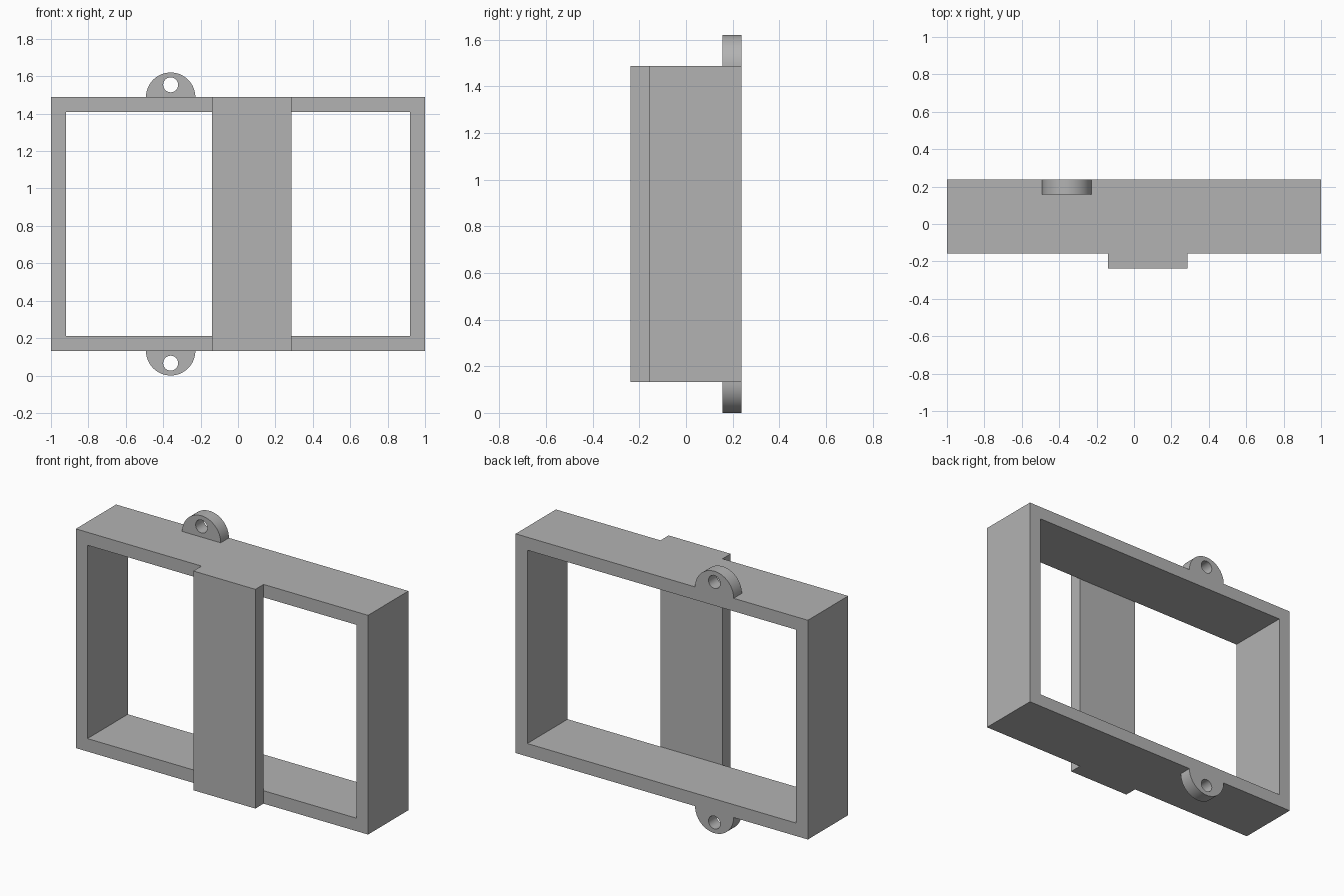
import bpy, bmesh, math
from mathutils import Vector

cube = bpy.data.objects.get("Cube")
if cube:
    bpy.data.objects.remove(cube, do_unlink=True)

grey = bpy.data.materials.new("plain grey")
grey.use_nodes = True
grey.diffuse_color = (0.45, 0.45, 0.45, 1)
grey.node_tree.nodes["Principled BSDF"].inputs["Base Color"].default_value = grey.diffuse_color

BACK, SEAM, FRONT = 0.237, -0.157, -0.237
BOTTOM, TOP, WALL = 0.132, 1.488, 0.08


def rect(x0, x1, z0, z1):
    return [(x0, z0), (x1, z0), (x1, z1), (x0, z1)]


def arc(cx, cz, r, start, sweep, n):
    """Points along a circular arc in the xz plane."""
    return [(cx + r * math.cos(start + sweep * i / n),
             cz + r * math.sin(start + sweep * i / n)) for i in range(n + 1)]


def prism(name, loops, y0, y1):
    """Fill an outline (with optional hole loops) and extrude it along y."""
    bm = bmesh.new()
    edges = []
    for loop in loops:
        vs = [bm.verts.new((x, y0, z)) for x, z in loop]
        edges += [bm.edges.new((vs[i - 1], vs[i])) for i in range(len(vs))]
    bmesh.ops.triangle_fill(bm, edges=edges, use_beauty=True, normal=Vector((0, -1, 0)))
    ext = bmesh.ops.extrude_face_region(bm, geom=bm.faces[:], use_keep_orig=True)
    moved = [g for g in ext["geom"] if isinstance(g, bmesh.types.BMVert)]
    bmesh.ops.translate(bm, verts=moved, vec=(0, y1 - y0, 0))
    bmesh.ops.recalc_face_normals(bm, faces=bm.faces[:])
    mesh = bpy.data.meshes.new(name)
    bm.to_mesh(mesh)
    bm.free()
    mesh.materials.append(grey)
    obj = bpy.data.objects.new(name, mesh)
    bpy.context.collection.objects.link(obj)
    return obj


# Rectangular open frame
prism("frame", [rect(-1, 1, BOTTOM, TOP),
                rect(-1 + WALL, 1 - WALL, BOTTOM + WALL, TOP - WALL)], SEAM, BACK)

# Flat vertical strap across the front
prism("front_strap", [rect(-0.14, 0.285, BOTTOM, TOP)], FRONT, SEAM)

# Half-round mounting tabs, each with a screw hole
RADIUS, TAB_X = 0.132, -0.36
for name, z, side in (("top_tab", TOP, 1), ("bottom_tab", BOTTOM, -1)):
    outline = arc(TAB_X, z, RADIUS, 0, side * math.pi, 32)
    hole = arc(TAB_X, z + side * RADIUS / 2, 0.04, 0, math.tau, 32)[:-1]
    tab = prism(name, [outline, hole], BACK - WALL, BACK)
    bpy.ops.object.select_all(action="DESELECT")
    tab.select_set(True)
    bpy.context.view_layer.objects.active = tab
    bpy.ops.object.shade_smooth_by_angle(angle=math.radians(30))
